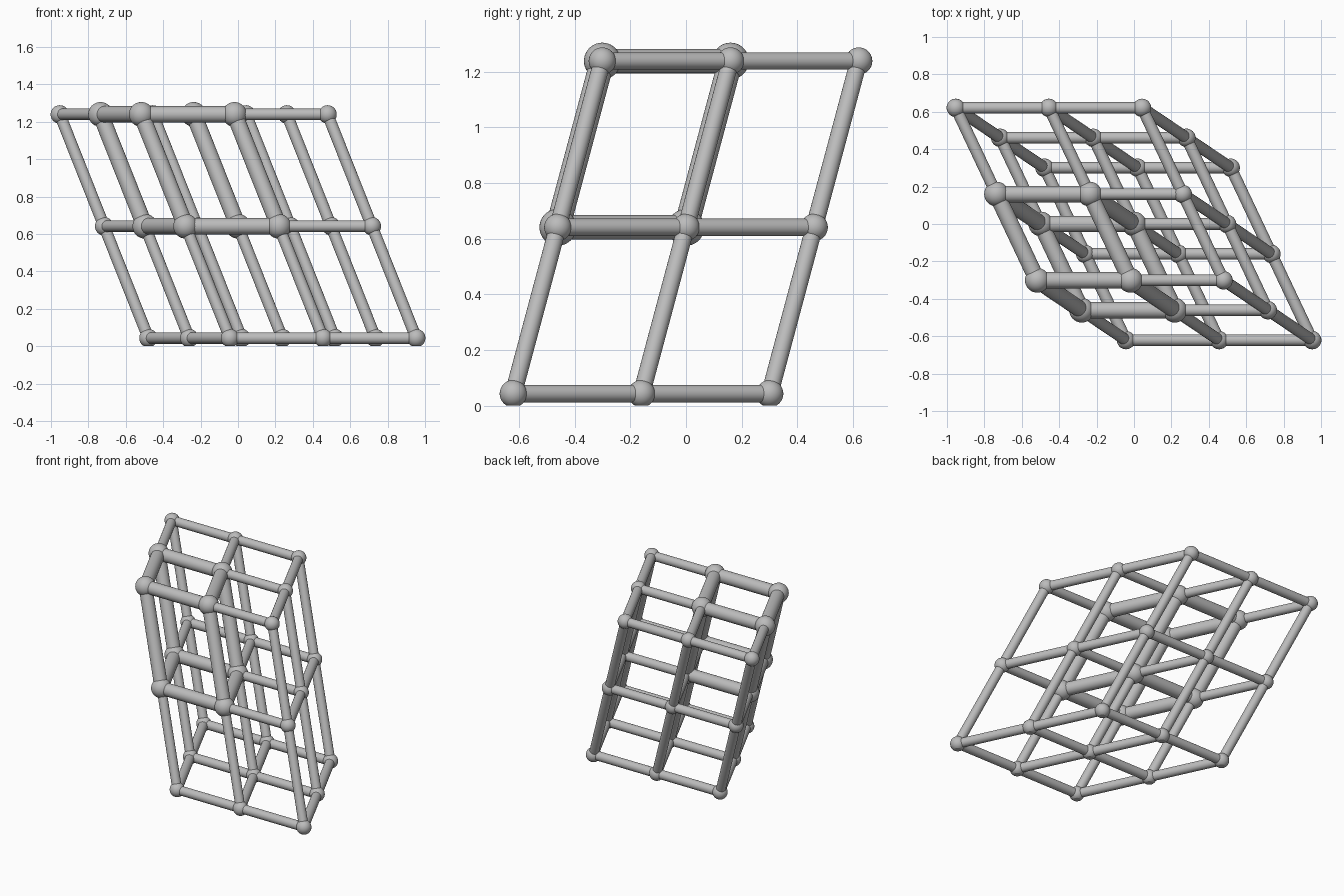
import bpy
import bmesh
from itertools import product
from mathutils import Vector, Matrix

cube = bpy.data.objects.get("Cube")
if cube:
    bpy.data.objects.remove(cube, do_unlink=True)

# One plain grey for the whole lattice
GREY = (0.5, 0.5, 0.5, 1.0)
grey = bpy.data.materials.new("plain grey")
grey.use_nodes = True
grey.diffuse_color = GREY
grey.node_tree.nodes["Principled BSDF"].inputs["Base Color"].default_value = GREY

# Skewed cell steps: across, towards the front, upwards
STEPS = (Vector((0.498, 0, 0)), Vector((0.218, -0.461, 0)), Vector((-0.237, 0.16, 0.598)))
CENTRE = Vector((0, 0, 0.641))
ROD = {False: 0.031, True: 0.044}
JOINT = {False: 0.049, True: 0.066}


def position(cell):
    return CENTRE + sum((s * (n - 1) for s, n in zip(STEPS, cell)), Vector())


def is_heavy(cell):
    """Joints of the one reinforced cell: left column, front row, upper storey."""
    i, j, k = cell
    return i <= 1 and j >= 1 and k >= 1


def add_rod(bm, start, end, radius):
    axis = end - start
    turn = axis.to_track_quat('Z', 'Y').to_matrix().to_4x4()
    bmesh.ops.create_cone(bm, cap_ends=True, segments=32, radius1=radius, radius2=radius,
                          depth=axis.length,
                          matrix=Matrix.Translation((start + end) / 2) @ turn)


def add_joint(bm, centre, radius):
    bmesh.ops.create_uvsphere(bm, u_segments=32, v_segments=20, radius=radius,
                              matrix=Matrix.Translation(centre))


def finish(bm, name):
    # Flat feet where the lowest joints meet the floor
    bottom = bmesh.ops.bisect_plane(bm, geom=bm.verts[:] + bm.edges[:] + bm.faces[:],
                                    plane_co=(0, 0, 0), plane_no=(0, 0, -1), clear_outer=True)
    rim = [e for e in bottom["geom_cut"] if isinstance(e, bmesh.types.BMEdge)]
    if rim:
        bmesh.ops.edgeloop_fill(bm, edges=rim)
    bmesh.ops.recalc_face_normals(bm, faces=bm.faces[:])
    mesh = bpy.data.meshes.new(name)
    bm.to_mesh(mesh)
    bm.free()
    mesh.materials.append(grey)
    obj = bpy.data.objects.new(name, mesh)
    bpy.context.collection.objects.link(obj)
    bpy.ops.object.select_all(action='DESELECT')
    obj.select_set(True)
    bpy.context.view_layer.objects.active = obj
    bpy.ops.object.shade_smooth_by_angle()


rods = {False: bmesh.new(), True: bmesh.new()}
joints = {False: bmesh.new(), True: bmesh.new()}

for cell in product(range(3), repeat=3):
    # Ball at each lattice point
    heavy = is_heavy(cell)
    add_joint(joints[heavy], position(cell), JOINT[heavy])
    # Rods to the next point along each step
    for axis in range(3):
        if cell[axis] < 2:
            neighbour = tuple(n + (a == axis) for a, n in enumerate(cell))
            thick = heavy and is_heavy(neighbour)
            add_rod(rods[thick], position(cell), position(neighbour), ROD[thick])

finish(rods[False], "thin_rods")
finish(rods[True], "thick_cell_rods")
finish(joints[False], "small_joints")
finish(joints[True], "large_cell_joints")
